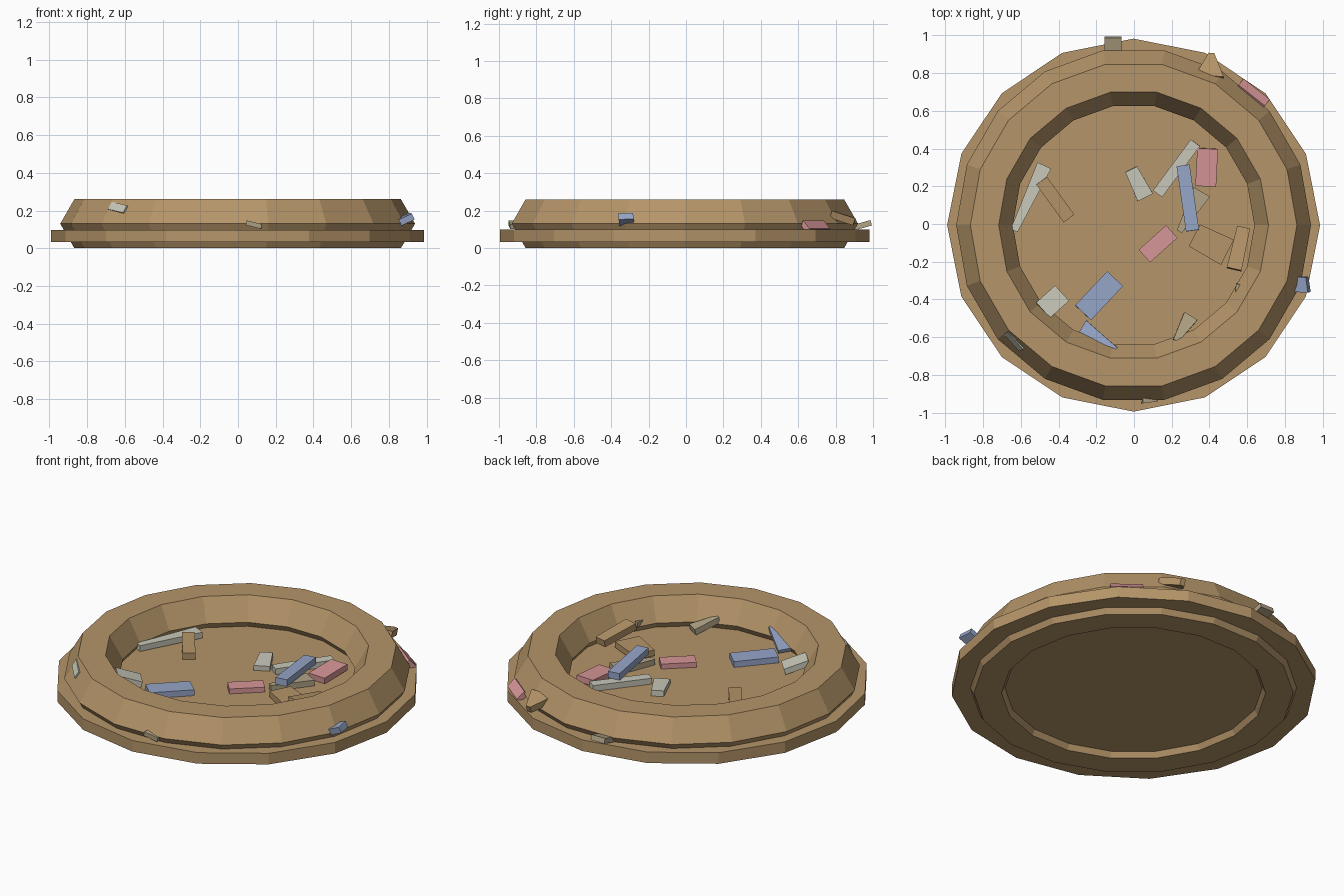
import bpy, bmesh, math
from mathutils import Vector, Matrix

if "Cube" in bpy.data.objects:
    bpy.data.objects.remove(bpy.data.objects["Cube"])


def material(name, r, g, b):
    def lin(c):
        c /= 255
        return c / 12.92 if c < 0.04045 else ((c + 0.055) / 1.055) ** 2.4
    m = bpy.data.materials.new(name)
    m.diffuse_color = (lin(r), lin(g), lin(b), 1)
    m.use_nodes = True
    m.node_tree.nodes["Principled BSDF"].inputs["Base Color"].default_value = m.diffuse_color
    return m


tan = material("tan", 181, 149, 105)
blue = material("dusty_blue", 150, 165, 200)
pink = material("dusty_pink", 215, 150, 152)
grey = material("pale_grey", 200, 200, 186)
khaki = material("khaki", 178, 164, 134)


def finish(name, bm, mat):
    bmesh.ops.recalc_face_normals(bm, faces=bm.faces)
    me = bpy.data.meshes.new(name)
    bm.to_mesh(me)
    bm.free()
    me.materials.append(mat)
    ob = bpy.data.objects.new(name, me)
    bpy.context.collection.objects.link(ob)
    return ob


CENTRE = Vector((-0.002, -0.006, 0))

# Base plate: 16-sided disc
bm = bmesh.new()
bmesh.ops.create_cone(bm, cap_ends=True, segments=16, radius1=0.988, radius2=0.988,
                      depth=0.066, matrix=Matrix.Translation(CENTRE + Vector((0, 0, 0.065))))
finish("base_plate", bm, tan)

# Rim: 18-sided ring with a hexagonal section
bm = bmesh.new()
SIDES, SECTION = 18, 6
rings = []
for i in range(SIDES):
    a = math.tau * i / SIDES
    ring = []
    for j in range(SECTION):
        s = math.tau * j / SECTION
        r = 0.79 + 0.15 * math.cos(s)
        ring.append(bm.verts.new(CENTRE + Vector(
            (r * math.cos(a), r * math.sin(a), 0.13 + 0.15 * math.sin(s)))))
    rings.append(ring)
for i in range(SIDES):
    p, q = rings[i], rings[(i + 1) % SIDES]
    for j in range(SECTION):
        k = (j + 1) % SECTION
        bm.faces.new((p[j], q[j], q[k], p[k]))
finish("rim", bm, tan)


# Tapered flat chip running from point a to point b
def chip(name, mat, a, b, wa, wb, thick=0.035, roll=0):
    a, b = Vector(a), Vector(b)
    d = (b - a).normalized()
    side = Vector((0, 0, 1)).cross(d).normalized()
    rot = Matrix.Rotation(math.radians(-roll), 3, d)
    up = d.cross(side).normalized()
    if roll:
        c, s = math.cos(math.radians(roll)), math.sin(math.radians(roll))
        side, up = side * c + up * s, up * c - side * s
    bm = bmesh.new()
    ends = []
    for p, w in ((a, wa), (b, wb)):
        ends.append([bm.verts.new(p + side * w / 2 * x + up * thick / 2 * y)
                     for x, y in ((-1, -1), (1, -1), (1, 1), (-1, 1))])
    p, q = ends
    bm.faces.new(p)
    bm.faces.new(q)
    for j in range(4):
        k = (j + 1) % 4
        bm.faces.new((p[j], p[k], q[k], q[j]))
    finish(name, bm, mat)


# Chips lying on the floor
chip("grey_chip_long_left", grey, (-.475, .31, .12), (-.635, -.035, .12), .08, .04)
chip("grey_chip_small", grey, (-.015, .29, .115), (.06, .14, .11), .07, .09)
chip("grey_chip_long_right", grey, (.325, .43, .12), (.125, .16, .115), .06, .06)
chip("grey_chip_square", grey, (-.385, -.37, .115), (-.485, -.46, .16), .11, .11)
chip("tan_chip_left", tan, (-.49, .23, .125), (-.345, .03, .115), .07, .07, .05)
chip("tan_chip_wide", tan, (.32, -.06, .12), (.495, -.15, .12), .13, .15)
chip("tan_chip_leaning", tan, (.58, -.02, .145), (.53, -.24, .18), .07, .08, .04)
chip("pink_chip_right", pink, (.39, .40, .125), (.38, .20, .115), .11, .11)
chip("pink_chip_middle", pink, (.2, -.04, .11), (.055, -.17, .11), .09, .09)
chip("blue_chip_long", blue, (.26, .31, .155), (.31, -.035, .165), .07, .07, .04)
chip("blue_chip_front", blue, (-.1, -.29, .115), (-.27, -.47, .12), .115, .115)
chip("blue_chip_wedge", blue, (-.275, -.55, .12), (-.09, -.66, .165), .09, .01, .02)
chip("khaki_chip_under", khaki, (.36, .17, .115), (.24, -.04, .115), .10, .03)
chip("khaki_chip_front", khaki, (.3, -.49, .115), (.22, -.62, .15), .08, .03)
chip("khaki_chip_sliver", khaki, (.56, -.32, .145), (.54, -.39, .14), .04, .01, .03)

# Chips caught on the outside of the rim
chip("grey_rim_chip", grey, (-.67, -.57, .22), (-.59, -.66, .20), .045, .045, .03, 60)
chip("blue_rim_chip", blue, (.89, -.28, .16), (.89, -.36, .15), .06, .085, .035, 25)
chip("grey_back_chip", khaki, (-.11, .99, .135), (-.11, .90, .11), .09, .09, .03)
chip("tan_rim_chip", tan, (.41, .90, .14), (.40, .78, .18), .03, .15, .04)
chip("pink_rim_chip", pink, (.56, .745, .115), (.70, .635, .115), .06, .06, .03, -45)
chip("khaki_rim_chip", khaki, (.045, -.925, .135), (.125, -.93, .115), .05, .02, .025)
